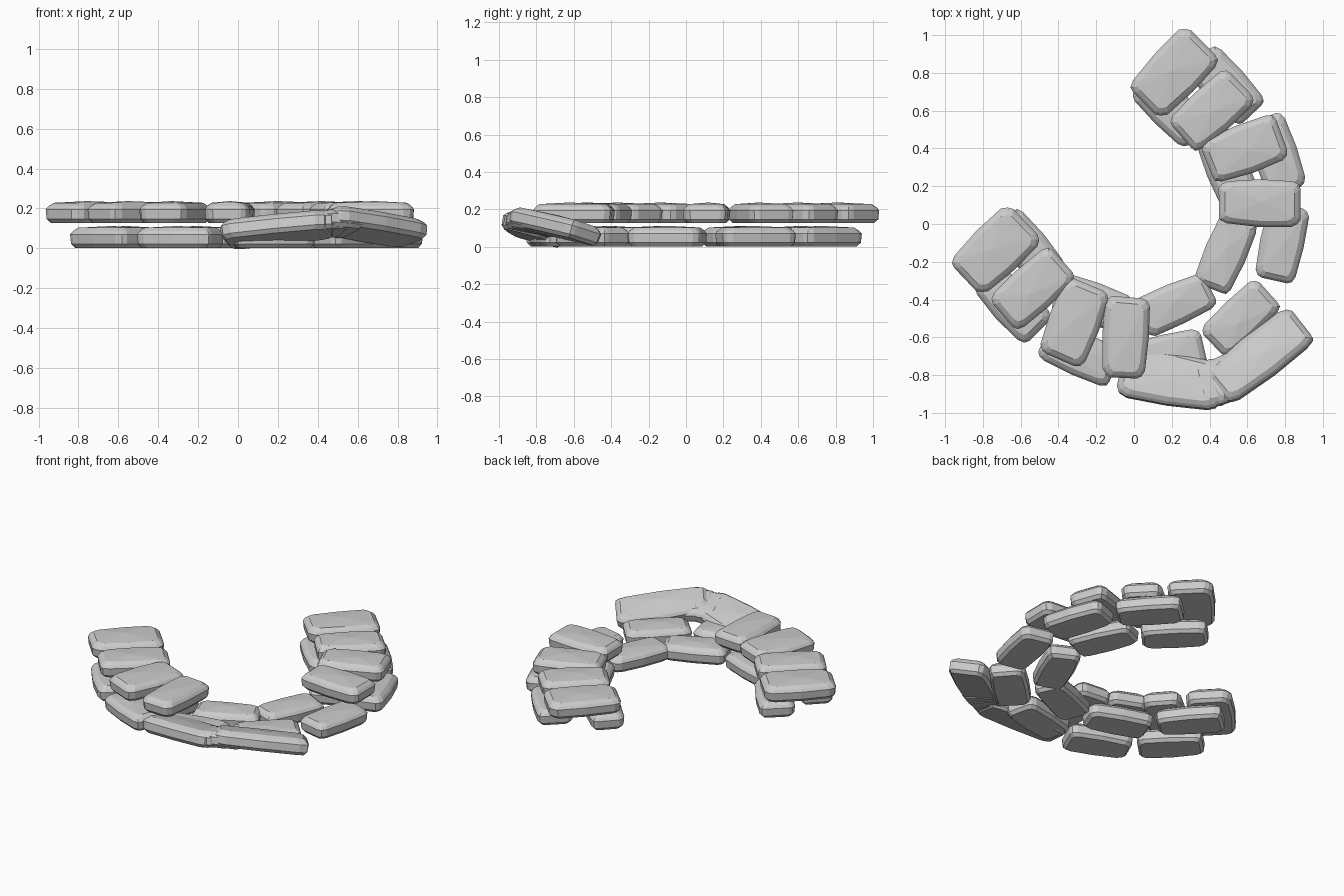
import bpy, bmesh, math, random
from mathutils import Vector

if "Cube" in bpy.data.objects:
    bpy.data.objects.remove(bpy.data.objects["Cube"])

random.seed(4)

# outline of one stone (fractions of half length / half width), one quadrant mirrored
QUAD = [(1.0, 0.60), (0.95, 0.80), (0.80, 0.93), (0.0, 1.0)]


def outline():
    pts = []
    for sx, sy, order in ((1, 1, 1), (-1, 1, -1), (-1, -1, 1), (1, -1, -1)):
        quad = QUAD[::order]
        if order == -1 and sy == 1:
            quad = quad[1:]
        if order == -1 and sy == -1:
            quad = quad[1:]
        pts += [(sx * a, sy * b) for a, b in quad]
    return pts


def stone(name, x, y, z, yaw, length=0.41, width=0.25, roll=0, pitch=0, height=0.11):
    """Flat stone with chamfered rims and a low crowned top, origin at its middle."""
    bm = bmesh.new()
    base = outline()
    taper = random.uniform(-0.07, 0.07)
    jitter = [random.uniform(0.975, 1.01) for _ in base]
    # (inset, height) of each ring from bottom to top
    rings = []
    for inset, h in ((0.022, -0.5), (0.004, -0.32), (0.0, 0.12), (0.012, 0.27), (0.033, 0.42)):
        ring = []
        for (a, b), j in zip(base, jitter):
            px = a * j * (length / 2 - inset)
            py = b * j * (width / 2 - inset) * (1 + taper * a)
            ring.append(bm.verts.new((px, py, h * height)))
        rings.append(ring)
    n = len(base)
    for low, high in zip(rings, rings[1:]):
        for i in range(n):
            k = (i + 1) % n
            bm.faces.new((low[i], low[k], high[k], high[i]))
    bm.faces.new(rings[0][::-1])
    top = bm.verts.new((random.uniform(-.03, .03), random.uniform(-.02, .02), 0.5 * height))
    for i in range(n):
        bm.faces.new((rings[-1][i], rings[-1][(i + 1) % n], top))
    bmesh.ops.recalc_face_normals(bm, faces=bm.faces)
    mesh = bpy.data.meshes.new(name)
    bm.to_mesh(mesh)
    bm.free()
    ob = bpy.data.objects.new(name, mesh)
    ob.location = Vector((x, y, z))
    ob.rotation_euler = [math.radians(v) for v in (roll, pitch, yaw)]
    bpy.context.collection.objects.link(ob)
    return ob


# lower course, outer row (laid along the arc)
for x, y, yaw in ((0.49, 0.73, -47), (0.75, 0.37, -72), (0.785, -0.10, 78), (0.565, -0.50, 43),
                  (0.17, -0.70, 12), (-0.29, -0.69, -22), (-0.645, -0.42, -46)):
    stone("lower_outer_stone", x, y, 0.057, yaw, 0.41, 0.235)

# lower course, inner row
for x, y, yaw in ((0.19, 0.61, -45), (0.49, 0.30, -66), (0.485, -0.155, 66), (0.22, -0.425, 24),
                  (-0.22, -0.42, -19), (-0.56, -0.13, -48)):
    stone("lower_inner_stone", x, y, 0.057, yaw, 0.41, 0.225)

# upper course, laid across the wall
for x, y, yaw, l, w in ((0.21, 0.80, 46, 0.45, 0.29), (0.41, 0.60, 42, 0.43, 0.26),
                        (0.585, 0.395, 21, 0.43, 0.265), (0.665, 0.11, -2, 0.435, 0.255),
                        (-0.735, -0.14, 44, 0.44, 0.29), (-0.535, -0.34, 42, 0.43, 0.26),
                        (-0.315, -0.52, 69, 0.43, 0.275), (-0.045, -0.60, 87, 0.43, 0.25)):
    stone("upper_stone", x, y, 0.182, yaw, l, w)

# tumbled slabs leaning on the front, with the ridged joint between them
stone("tumbled_slab_left", 0.20, -0.82, 0.10, -10, 0.55, 0.29, roll=-14, pitch=-6)
stone("tumbled_slab_right", 0.665, -0.70, 0.115, 38, 0.58, 0.26, roll=-14, pitch=8)
for i in range(3):
    t = i / 2
    stone("ridge_joint", 0.38 + 0.11 * t, -0.85 + 0.03 * t, 0.122 + 0.008 * t,
          2 + 26 * t, 0.22, 0.25, roll=-14, pitch=-3 + 8 * t, height=0.10)
